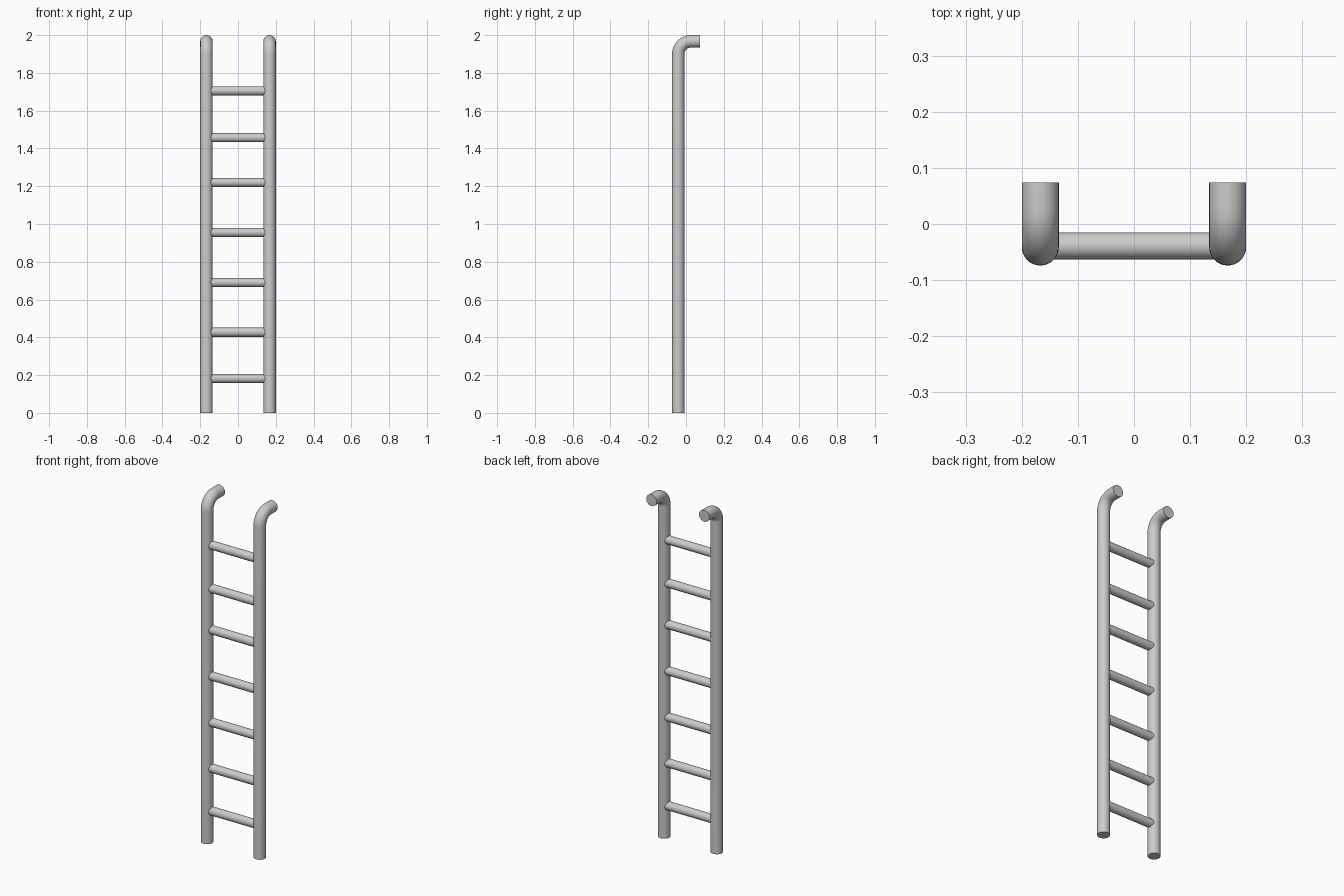
import bpy
from math import sin, cos, pi

if "Cube" in bpy.data.objects:
    bpy.data.objects.remove(bpy.data.objects["Cube"])

RAIL_X, RAIL_Y, RAIL_R = 0.167, -0.041, 0.033
TOP_Z = 2.0 - RAIL_R
END_Y = 0.074
BEND_R = 0.067
BEND_STEPS = 12
RUNG_R = 0.024
RUNG_HEIGHTS = [0.182, 0.427, 0.69, 0.955, 1.22, 1.457, 1.705]


def tube(name, points, radius):
    """Sweep a capped round tube along a path and turn it into a smooth mesh."""
    curve = bpy.data.curves.new(name, 'CURVE')
    curve.dimensions = '3D'
    curve.bevel_depth = radius
    curve.bevel_resolution = 6 + 8
    curve.use_fill_caps = True
    spline = curve.splines.new('POLY')
    spline.points.add(len(points) - 1)
    for p, co in zip(spline.points, points):
        p.co = (*co, 1)
    obj = bpy.data.objects.new(name, curve)
    bpy.context.collection.objects.link(obj)
    bpy.ops.object.select_all(action='DESELECT')
    obj.select_set(True)
    bpy.context.view_layer.objects.active = obj
    bpy.ops.object.convert(target='MESH')
    bpy.ops.object.shade_smooth_by_angle(angle=pi / 6)
    return bpy.context.object


# Side rails: upright, quarter bend, short horizontal end
for side, x in (("left", -RAIL_X), ("right", RAIL_X)):
    path = [(x, RAIL_Y, 0)]
    for i in range(BEND_STEPS + 1):
        a = pi / 2 * i / BEND_STEPS
        path.append((x, RAIL_Y + BEND_R * (1 - cos(a)),
                     TOP_Z - BEND_R * (1 - sin(a))))
    path.append((x, END_Y, TOP_Z))
    tube(f"{side}_rail", path, RAIL_R)

# Rungs, with their ends sunk into the rails
for i, z in enumerate(RUNG_HEIGHTS, 1):
    tube(f"rung_{i}", [(-0.16, -0.039, z), (0.16, -0.039, z)], RUNG_R)
